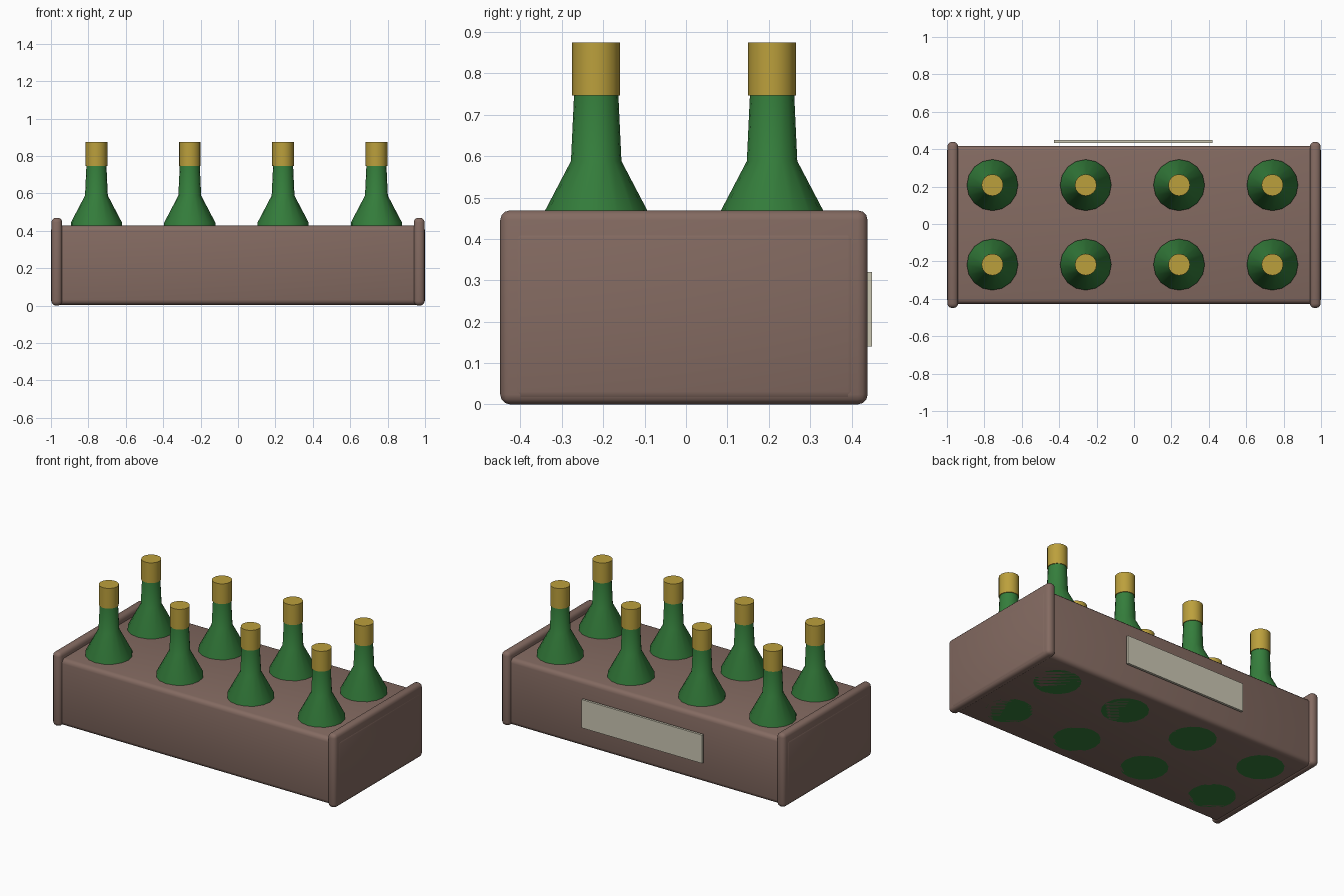
import bpy, math

if "Cube" in bpy.data.objects:
    bpy.data.objects.remove(bpy.data.objects["Cube"])


def material(name, rgb):
    m = bpy.data.materials.new(name)
    m.diffuse_color = (*rgb, 1)
    m.use_nodes = True
    m.node_tree.nodes["Principled BSDF"].inputs["Base Color"].default_value = m.diffuse_color
    return m


wood = material("brown_wood", (0.23, 0.145, 0.12))
green = material("green_glass", (0.035, 0.21, 0.045))
gold = material("gold_foil", (0.5, 0.35, 0.045))
paper = material("cream_paper", (0.6, 0.57, 0.45))


def block(name, lo, hi, bevel, segments, mat):
    """Box between two corners with rounded edges."""
    bpy.ops.mesh.primitive_cube_add(
        size=1, location=[(a + b) / 2 for a, b in zip(lo, hi)])
    ob = bpy.context.object
    ob.name = name
    ob.scale = [b - a for a, b in zip(lo, hi)]
    bpy.ops.object.transform_apply(location=False, rotation=False, scale=True)
    if bevel:
        mod = ob.modifiers.new("round", 'BEVEL')
        mod.width = bevel
        mod.segments = segments
        bpy.ops.object.modifier_apply(modifier=mod.name)
        bpy.ops.object.shade_smooth_by_angle(angle=math.radians(35))
    ob.data.materials.append(mat)
    return ob


def lathe(name, profile, loc, mat, sides=16):
    """Closed solid turned around z from (radius, height) points."""
    verts, faces = [], []
    for r, z in profile:
        for i in range(sides):
            a = 2 * math.pi * i / sides
            verts.append((r * math.cos(a), r * math.sin(a), z))
    for k in range(len(profile) - 1):
        for i in range(sides):
            j = (i + 1) % sides
            faces.append((k * sides + i, k * sides + j,
                          (k + 1) * sides + j, (k + 1) * sides + i))
    faces.append(tuple(reversed(range(sides))))
    faces.append(tuple(range((len(profile) - 1) * sides, len(profile) * sides)))
    me = bpy.data.meshes.new(name)
    me.from_pydata(verts, [], faces)
    me.materials.append(mat)
    ob = bpy.data.objects.new(name, me)
    ob.location = loc
    bpy.context.collection.objects.link(ob)
    bpy.ops.object.select_all(action='DESELECT')
    ob.select_set(True)
    bpy.context.view_layer.objects.active = ob
    bpy.ops.object.shade_smooth_by_angle(angle=math.radians(30))
    return ob


# Crate body, whose ends poke slightly through the end boards
block("crate_body", (-1.0, -0.427, 0.004), (1.0, 0.418, 0.428), 0.027, 3, wood)

# Rounded end boards
for side, x0, x1 in (("left", -0.998, -0.94), ("right", 0.94, 0.998)):
    block(side + "_end_board", (x0, -0.449, 0), (x1, 0.439, 0.469), 0.024, 3, wood)

# Blank plate on the back
block("back_label", (-0.428, 0.434, 0.14), (0.421, 0.449, 0.32), 0, 1, paper)

# Two rows of four bottles with foil caps
glass_profile = [(0.137, 0.004), (0.137, 0.443), (0.061, 0.588), (0.053, 0.76)]
cap_profile = [(0.058, 0.746), (0.058, 0.875)]
for row, y in enumerate((-0.217, 0.208)):
    for col in range(4):
        loc = (-0.757 + col * 0.499, y, 0)
        lathe(f"bottle_{row}_{col}", glass_profile, loc, green)
        lathe(f"bottle_cap_{row}_{col}", cap_profile, loc, gold)
